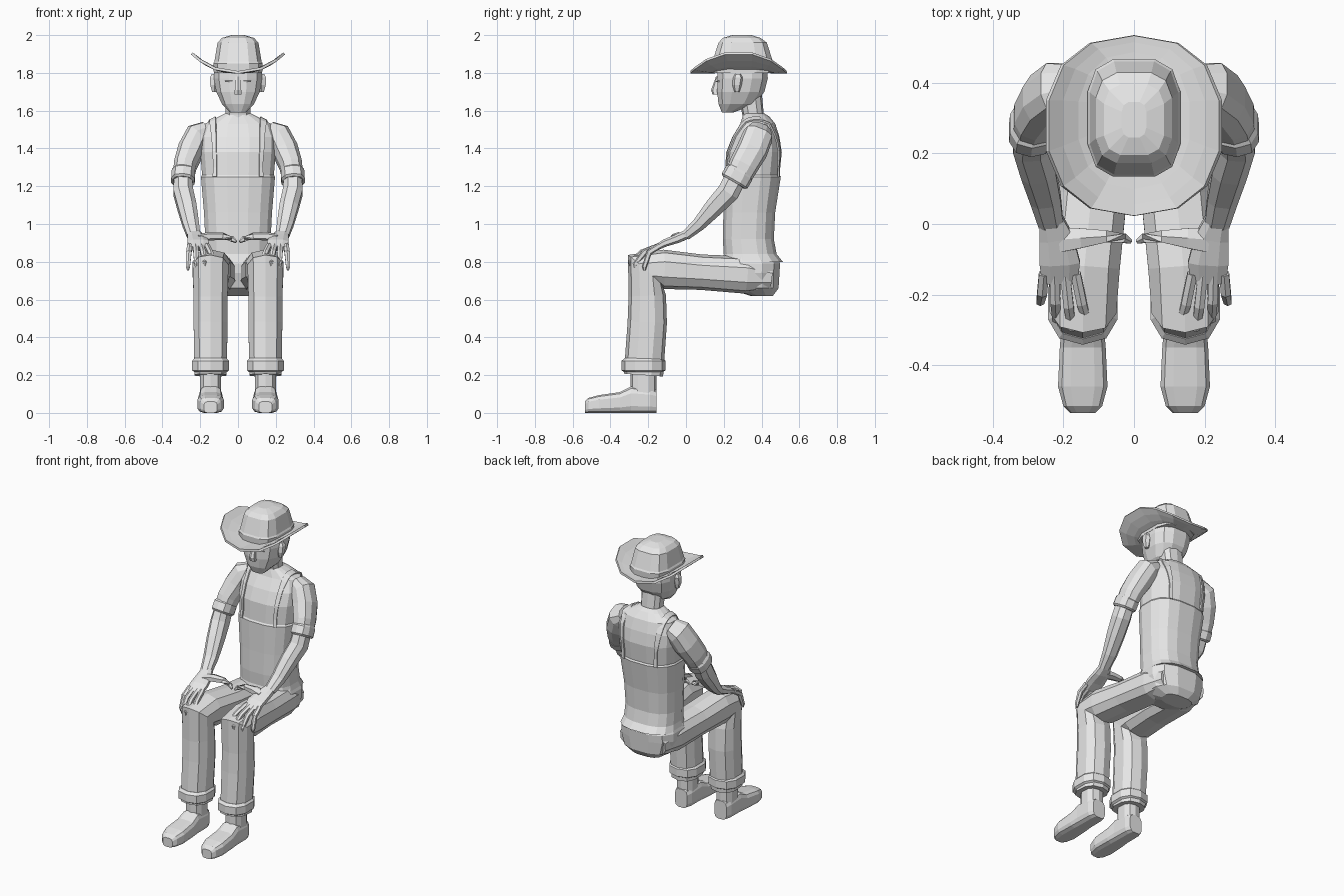
import bpy, bmesh, math
from mathutils import Vector

cube = bpy.data.objects.get("Cube")
if cube:
    bpy.data.objects.remove(cube)

# One plain material for the whole figure
GREY = (.8, .8, .8, 1)
mat = bpy.data.materials.new("light_grey")
mat.use_nodes = True
mat.diffuse_color = GREY
for node in mat.node_tree.nodes:
    if node.type == 'BSDF_PRINCIPLED':
        node.inputs["Base Color"].default_value = GREY

X_AXIS = Vector((1, 0, 0))
Y_AXIS = Vector((0, 1, 0))
Z_AXIS = Vector((0, 0, 1))
LEG_X = .145
SHIN_Y = -.225


def add_mesh(name, rings, closed=True, caps=True, mirror=1):
    """Skin a list of vertex rings into one object."""
    bm = bmesh.new()
    rows = [[bm.verts.new((p.x * mirror, p.y, p.z)) for p in ring] for ring in rings]
    count = len(rows[0])
    for low, high in zip(rows, rows[1:]):
        for i in range(count if closed else count - 1):
            j = (i + 1) % count
            bm.faces.new((low[i], low[j], high[j], high[i]))
    if caps:
        bm.faces.new(rows[0])
        bm.faces.new(rows[-1])
    bmesh.ops.recalc_face_normals(bm, faces=bm.faces)
    mesh = bpy.data.meshes.new(name)
    bm.to_mesh(mesh)
    bm.free()
    mesh.materials.append(mat)
    obj = bpy.data.objects.new(name, mesh)
    bpy.context.collection.objects.link(obj)
    return obj


def add_thickness(obj, amount):
    shell = obj.modifiers.new("thickness", 'SOLIDIFY')
    shell.thickness = amount
    shell.offset = 0


def section(center, side, up, half_width, half_height, corners, power):
    """A rounded-box cross-section with flat sides."""
    reach = math.cos(math.pi / corners) ** power
    ring = []
    for k in range(corners):
        angle = math.tau * (k + .5) / corners
        c, s = math.cos(angle), math.sin(angle)
        u = math.copysign(abs(c) ** power, c) / reach
        v = math.copysign(abs(s) ** power, s) / reach
        ring.append(center + side * (u * half_width) + up * (v * half_height))
    return ring


def tube(name, path, corners=8, power=.8, axis=None, paired=True):
    """Loft along points (x, y, z, half width, optional half height)."""
    points = [Vector(entry[:3]) for entry in path]
    rings = []
    for i, (point, entry) in enumerate(zip(points, path)):
        if axis:
            along = axis
        else:
            along = Vector()
            if i > 0:
                along += (point - points[i - 1]).normalized()
            if point != points[-1]:
                along += (points[i + 1] - point).normalized()
            along.normalize()
        guide = X_AXIS if abs(along.x) < .95 else Y_AXIS
        side = (guide - along * guide.dot(along)).normalized()
        up = along.cross(side)
        rings.append(section(point, side, up, entry[3], entry[-1], corners, power))
    if paired:
        add_mesh("left_" + name, rings)
        return add_mesh("right_" + name, rings, mirror=-1)
    return add_mesh(name, rings)


def stack(name, levels, corners=12, power=.75, x=0):
    """Loft level rings (z, y, half width, half depth); paired when off centre."""
    path = [(x, y, z, w, h) for z, y, w, h in levels]
    return tube(name, path, corners, power, Z_AXIS, paired=x != 0)


def rolled_cuff(name, center, along, width, height):
    """A bevelled band around a limb."""
    path = []
    for offset, scale in ((-.04, .86), (-.025, 1), (.025, 1), (.035, .86)):
        path.append((*(center + along * offset), width * scale, height * scale))
    tube(name, path, corners=10, axis=along)


# Torso with hem flare and a slightly raised bib edge
torso = stack("torso", [
    (.8, .35, .185, .163), (.84, .34, .175, .14), (.92, .33, .173, .135),
    (1.06, .335, .18, .137), (1.25, .35, .196, .152), (1.26, .35, .19, .145),
    (1.38, .36, .2, .147), (1.46, .37, .2, .125), (1.53, .38, .175, .093),
    (1.57, .37, .1, .07), (1.585, .36, .07, .055)], corners=16)

# Shoulder straps arching over and hugging the torso
for label, mirror in (("left", 1), ("right", -1)):
    rows = []
    steps = 20
    for step in range(steps + 1):
        angle = math.pi * step / steps
        y = .36 - .18 * math.cos(angle)
        z = 1.25 + .32 * math.sin(angle)
        rows.append([Vector((x, y, z)) for x in (.12, .16)])
    strap = add_mesh(label + "_strap", rows, closed=False, caps=False, mirror=mirror)
    wrap = strap.modifiers.new("wrap", 'SHRINKWRAP')
    wrap.target = torso
    wrap.offset = .005
    add_thickness(strap, .008)

# Pelvis and trouser legs
stack("pelvis", [
    (.62, .4, .1, .06), (.66, .355, .165, .135), (.74, .345, .19, .15),
    (.79, .345, .19, .153), (.84, .34, .17, .13)])
tube("trouser_leg", [
    (.095, .45, .715, .07, .06), (.105, .32, .73, .095), (.12, .08, .745, .1, .09),
    (.14, -.12, .76, .1), (LEG_X, -.215, .755, .095, .118), (LEG_X, -.205, .62, .09, .095),
    (LEG_X, -.205, .48, .09, .1), (LEG_X, SHIN_Y, .2, .085, .1)], corners=10)
rolled_cuff("trouser_cuff", Vector((LEG_X, SHIN_Y, .25)), -Z_AXIS, .098, .112)

# Boots
stack("boot_shaft", [(z, SHIN_Y, .055, .066) for z in (.06, .23)], corners=10, x=LEG_X)
foot = []
for y, width, height in ((-.155, .045, .06), (-.19, .058, .065), (-.29, .06, .07),
                         (-.35, .065, .055), (-.46, .07, .047), (-.515, .055, .04),
                         (-.535, .035, .03)):
    foot.append((LEG_X, y, height, width, height))
tube("boot_foot", foot, corners=12, power=.55, axis=-Y_AXIS)

# Sleeves, rolled cuffs and forearms
tube("sleeve", [
    (.165, .39, 1.49, .05, .06), (.215, .38, 1.465, .066, .078), (.25, .35, 1.39, .068, .08),
    (.28, .305, 1.31, .06, .075), (.29, .27, 1.24, .054, .068)], corners=10)
rolled_cuff("sleeve_cuff", Vector((.29, .27, 1.25)), Vector((.06, -.5, -.86)), .062, .076)
tube("forearm", [
    (.29, .265, 1.25, .048, .058), (.29, .225, 1.17, .052, .058), (.27, .15, 1.09, .05),
    (.25, .07, 1, .043, .036), (.235, 0, .94, .035, .026)])

# Hands resting on the knees
tube("palm", [
    (.235, .015, .95, .033, .024), (.22, -.04, .925, .048, .024),
    (.21, -.11, .9, .057, .02), (.21, -.165, .87, .05, .014)])
fingers = {"index": -.28, "middle": -.295, "ring": -.27, "little": -.22}
for i, (label, reach) in enumerate(fingers.items()):
    base, tip, drop = .165 + .03 * i, .13 + .045 * i, .79 - .012 * i
    tube(label + "_finger", [
        (base, -.14, .885, .014), ((base + tip) / 2, reach / 2 - .085, .85, .014),
        (tip, reach, drop + .02, .011), (tip, reach, drop, .005)], corners=6)
tube("thumb", [
    (.21, -.045, .925, .035, .02), (.15, -.04, .935, .028, .02), (.08, -.035, .935, .017),
    (.03, -.04, .92, .013), (.01, -.05, .905, .006)], corners=6)

# Neck and head
stack("neck", [(1.53, .36, .075, .06), (1.58, .355, .066, .055), (1.68, .34, .07, .06)], corners=10)
stack("head", [
    (1.59, .22, .042, .03), (1.635, .27, .085, .098), (1.7, .29, .115, .125),
    (1.77, .3, .128, .133), (1.85, .3, .125, .13)])
stack("nose", [(1.78, .172, .012, .012), (1.71, .155, .017, .02), (1.685, .16, .02, .018)], corners=6)
stack("ear", [(1.7, .27, .012, .012), (1.735, .27, .022, .022),
              (1.775, .275, .024, .024), (1.795, .275, .014, .014)], corners=6, x=.125)
tube("eye", [(.03, .17, 1.755, .006, .004), (.05, .17, 1.755, .01, .004),
             (.07, .175, 1.755, .006, .004)], corners=6, axis=X_AXIS)

# Hat: crown plus a brim that curls up at the sides
stack("hat_crown", [
    (1.8, .3, .128, .163), (1.85, .3, .131, .166), (1.86, .3, .125, .16),
    (1.96, .3, .108, .128), (1.985, .295, .085, .1), (2, .295, .035, .05)], power=.6)
brim_rings = []
for width, depth in ((.115, .15), (.16, .19), (.205, .225), (.245, .25)):
    center = Y_AXIS * (.32 - .17 * width)
    ring = section(center, X_AXIS, Y_AXIS, width, depth, corners=14, power=.85)
    for p in ring:
        p.z = 1.803 + .1 * (abs(p.x) / .245) ** 2.3
    brim_rings.append(ring)
add_thickness(add_mesh("hat_brim", brim_rings, caps=False), .014)
